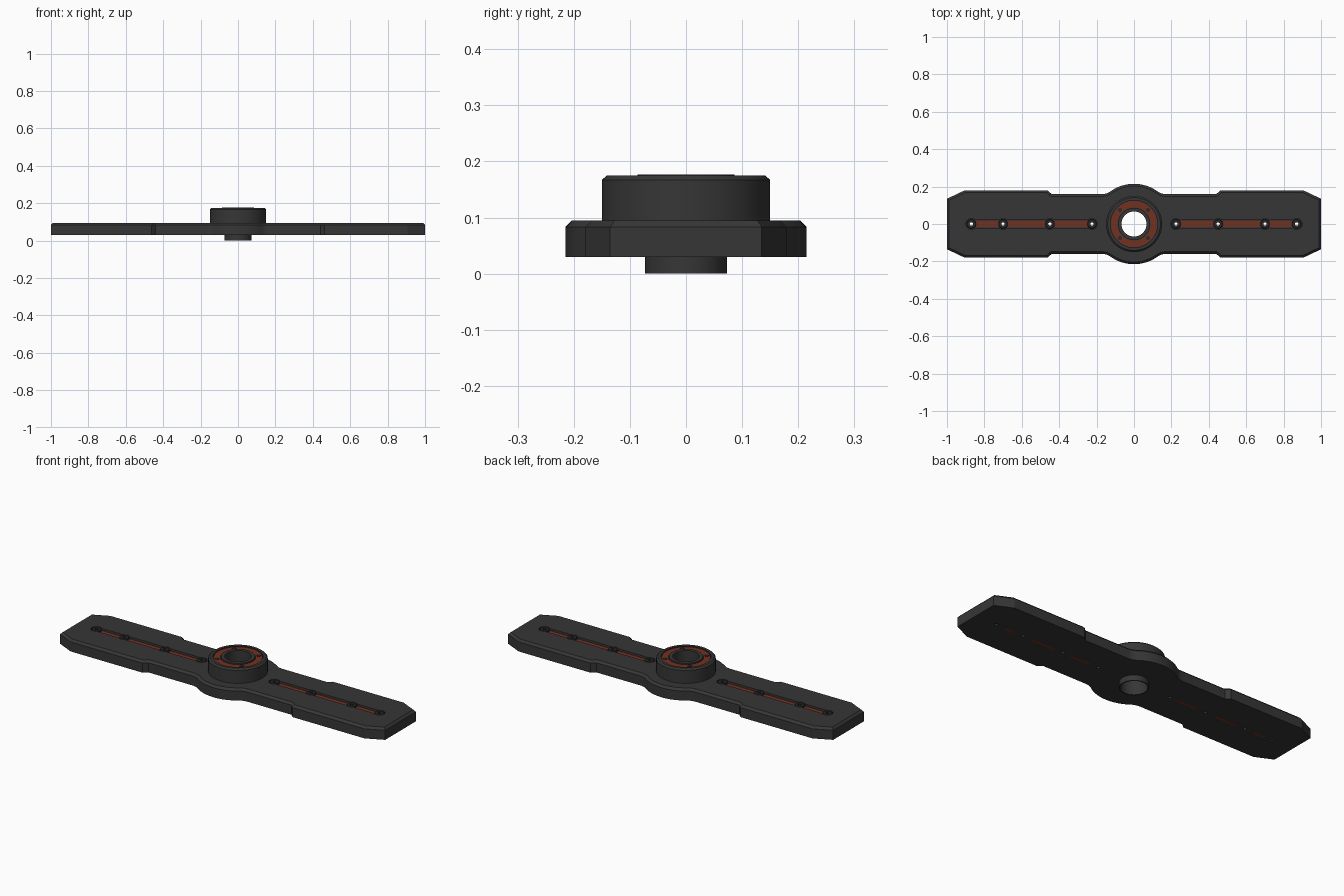
import bpy, bmesh, math
from mathutils import Matrix

if "Cube" in bpy.data.objects:
    bpy.data.objects.remove(bpy.data.objects["Cube"])


def mat(name, col):
    m = bpy.data.materials.new(name)
    m.diffuse_color = (*col, 1)
    m.use_nodes = True
    m.node_tree.nodes["Principled BSDF"].inputs["Base Color"].default_value = m.diffuse_color
    return m


DARK = mat("dark_graphite", (0.037, 0.037, 0.037))
TRIM = mat("black_trim", (0.024, 0.024, 0.024))
RED = mat("rust_red", (0.17, 0.03, 0.014))
BOLTS = (0.225, 0.45, 0.70, 0.87)


def make(name, bm, material, smooth=False):
    bmesh.ops.recalc_face_normals(bm, faces=bm.faces)
    me = bpy.data.meshes.new(name)
    bm.to_mesh(me)
    bm.free()
    me.materials.append(material)
    ob = bpy.data.objects.new(name, me)
    bpy.context.collection.objects.link(ob)
    if smooth:
        bpy.ops.object.select_all(action='DESELECT')
        ob.select_set(True)
        bpy.context.view_layer.objects.active = ob
        bpy.ops.object.shade_smooth_by_angle(angle=math.radians(30))
    return ob


def lathe(name, profile, material, x=0, y=0, n=64):
    """Closed profile of (radius, z) points revolved around z."""
    bm = bmesh.new()
    rings = []
    for i in range(n):
        a = 2 * math.pi * i / n
        rings.append([bm.verts.new((x + r * math.cos(a), y + r * math.sin(a), z)) for r, z in profile])
    k = len(profile)
    for i in range(n):
        p, q = rings[i], rings[(i + 1) % n]
        for j in range(k):
            bm.faces.new((p[j], q[j], q[(j + 1) % k], p[(j + 1) % k]))
    return make(name, bm, material, True)


def box(name, x0, x1, hw, z0, z1, material):
    bm = bmesh.new()
    bmesh.ops.create_cube(bm, size=1, matrix=Matrix.Translation(((x0 + x1) / 2, 0, (z0 + z1) / 2))
                          @ Matrix.Diagonal((x1 - x0, 2 * hw, z1 - z0, 1)))
    return make(name, bm, material)


def cylinder(name, x, y, r, z0, z1, material, n=24):
    bm = bmesh.new()
    bmesh.ops.create_cone(bm, cap_ends=True, segments=n, radius1=r, radius2=r, depth=z1 - z0,
                          matrix=Matrix.Translation((x, y, (z0 + z1) / 2)))
    return make(name, bm, material)


# Blade outline, one quarter: round centre, concave fillet, step, clipped corner
R, F, W = 0.215, 0.08, 0.16
fx = math.sqrt((R + F) ** 2 - (W + F) ** 2)
ang = math.atan2(W + F, fx)
quarter = []
for i in range(11):
    a = math.pi / 2 + (ang - math.pi / 2) * i / 10
    quarter.append((R * math.cos(a), R * math.sin(a)))
for i in range(1, 7):
    a = ang + math.pi + (math.pi / 2 - ang) * i / 6
    quarter.append((fx + F * math.cos(a), W + F + F * math.sin(a)))
quarter += [(0.44, 0.16), (0.462, 0.18), (0.905, 0.18), (1.0, 0.135)]
half = quarter + [(x, -y) for x, y in reversed(quarter)]
outline = half + [(-x, y) for x, y in reversed(half[1:-1])]

# Blade plate with chamfered top edge
bm = bmesh.new()
face = bm.faces.new([bm.verts.new((x, y, 0.03)) for x, y in outline])
ext = bmesh.ops.extrude_face_region(bm, geom=[face])
top = [v for v in ext["geom"] if isinstance(v, bmesh.types.BMVert)]
bmesh.ops.translate(bm, verts=top, vec=(0, 0, 0.065))
bmesh.ops.recalc_face_normals(bm, faces=bm.faces)
edges = [e for e in bm.edges if all(v.co.z > 0.09 for v in e.verts)]
bmesh.ops.bevel(bm, geom=edges, offset=0.012, segments=1, affect='EDGES')
plate = make("blade_plate", bm, DARK)

# Cut the centre bore, slots and bolt holes
cutters = [cylinder("cutter", 0, 0, 0.0715, 0, 0.2, DARK, 64)]
for s in (-1, 1):
    a, b = sorted((s * BOLTS[0], s * BOLTS[-1]))
    cutters.append(box("cutter", a, b, 0.021, 0.078, 0.2, DARK))
    for x in BOLTS:
        cutters.append(cylinder("cutter", s * x, 0, 0.029, 0.076, 0.2, DARK))
        cutters.append(cylinder("cutter", s * x, 0, 0.009, 0, 0.2, DARK, 12))
bpy.context.view_layer.objects.active = plate
for c in cutters:
    m = plate.modifiers.new("cut", 'BOOLEAN')
    m.operation, m.solver, m.object = 'DIFFERENCE', 'EXACT', c
    bpy.ops.object.modifier_apply(modifier=m.name)
for c in cutters:
    bpy.data.objects.remove(c)
bpy.ops.object.select_all(action='DESELECT')
plate.select_set(True)
bpy.ops.object.shade_smooth_by_angle(angle=math.radians(25))

# Hub: lower spigot, drum, ring groove and raised inner lip
lathe("hub", [(0.067, 0), (0.073, 0), (0.073, 0.05), (0.15, 0.05), (0.15, 0.167), (0.141, 0.175),
              (0.126, 0.175), (0.126, 0.166), (0.086, 0.166), (0.086, 0.177), (0.067, 0.177)], DARK)
lathe("hub_red_ring", [(0.089, 0.16), (0.123, 0.16), (0.123, 0.171), (0.089, 0.171)], RED)
for i in range(4):
    a = math.pi / 4 + i * math.pi / 2
    cylinder("hub_screw", 0.106 * math.cos(a), 0.106 * math.sin(a), 0.011, 0.165, 0.174, TRIM, 16)

# Red inlays between hollow bolts, on both arms
for s in (-1, 1):
    for x in BOLTS:
        lathe("hollow_bolt", [(0.009, 0.07), (0.025, 0.07), (0.025, 0.092), (0.022, 0.095), (0.009, 0.095)],
              TRIM, s * x, 0, 24)
    for p, q in zip(BOLTS, BOLTS[1:]):
        a, b = sorted((s * (p + 0.022), s * (q - 0.022)))
        box("red_inlay", a, b, 0.016, 0.07, 0.086, RED)
        box("red_underside_strip", a + 0.03, b - 0.03, 0.008, 0.0295, 0.032, RED)
